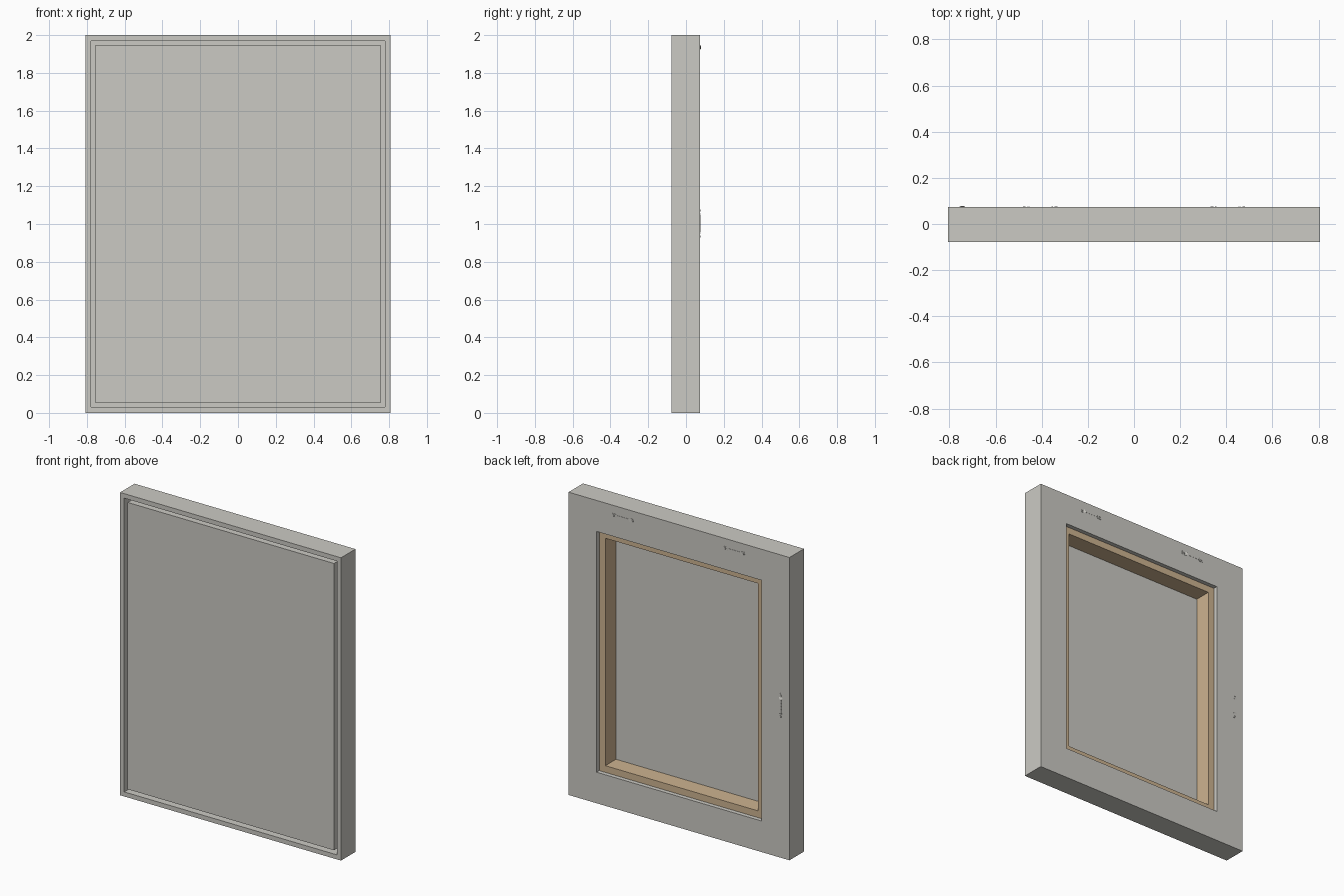
import bpy, bmesh, math
from mathutils import Matrix

if "Cube" in bpy.data.objects:
    bpy.data.objects.remove(bpy.data.objects["Cube"])

W, H = 0.807, 2.0   # half width, height


def mat(name, col):
    m = bpy.data.materials.new(name)
    m.diffuse_color = (*col, 1)
    m.use_nodes = True
    m.node_tree.nodes["Principled BSDF"].inputs["Base Color"].default_value = m.diffuse_color
    return m


GREY = mat("light grey", (0.60, 0.59, 0.55))
WOOD = mat("pale wood", (0.61, 0.45, 0.28))


def finish(bm, name, material):
    bmesh.ops.recalc_face_normals(bm, faces=bm.faces)
    me = bpy.data.meshes.new(name)
    bm.to_mesh(me)
    bm.free()
    me.materials.append(material)
    ob = bpy.data.objects.new(name, me)
    bpy.context.collection.objects.link(ob)
    return ob


def sweep(name, profile, material, capped=False):
    """Mitred rectangular ring; profile points are (inset from outer edge, y)."""
    bm = bmesh.new()
    loops = []
    for i, y in profile:
        loops.append([bm.verts.new(c) for c in
                      ((-W + i, y, i), (W - i, y, i), (W - i, y, H - i), (-W + i, y, H - i))])
    n = len(loops)
    for a in range(n - 1 if capped else n):
        p, q = loops[a], loops[(a + 1) % n]
        for k in range(4):
            j = (k + 1) % 4
            bm.faces.new((p[k], p[j], q[j], q[k]))
    if capped:
        bm.faces.new(loops[0])
        bm.faces.new(loops[-1])
    return finish(bm, name, material)


# Outer frame: front lip, deep gap and back flange
sweep("floater_frame", [(0, -0.078), (0.03, -0.078), (0.03, 0.045),
                        (0.205, 0.045), (0.205, 0.073), (0, 0.073)], GREY)
# Wooden bars behind the canvas
sweep("stretcher_bars", [(0.0575, -0.0665), (0.249, -0.0665),
                         (0.249, 0.0445), (0.0575, 0.0445)], WOOD)
# Canvas wrapped over front and sides
sweep("canvas", [(0.057, -0.067), (0.057, 0.0445), (0.053, 0.0445), (0.053, -0.075)],
      GREY, capped=True)


def hanger(name, x, z, angle):
    """Sawtooth hanger: two flat tabs and a raised toothed bridge."""
    bm = bmesh.new()
    st = [(-0.083, 0.0, -0.012, 0.012), (-0.056, 0.0, -0.012, 0.012),
          (-0.045, 0.0045, -0.008, 0.008)]
    for k in range(1, 18):
        st.append((-0.045 + 0.005 * k, 0.0045, -0.008 + 0.003 * (k % 2), 0.008))
    st += [(-a, b, c, d) for a, b, c, d in reversed(st[:3])]
    rows = []
    for sx, y, lo, hi in st:
        rows.append([bm.verts.new((sx, y + dy, sz)) for dy, sz in
                     ((0, lo), (0, hi), (0.0015, hi), (0.0015, lo))])
    for p, q in zip(rows, rows[1:]):
        for k in range(4):
            j = (k + 1) % 4
            bm.faces.new((p[k], p[j], q[j], q[k]))
    bm.faces.new(rows[0])
    bm.faces.new(rows[-1])
    # nail heads on the tabs
    for s in (-1, 1):
        bmesh.ops.create_cone(
            bm, cap_ends=True, segments=12, radius1=0.006, radius2=0.004, depth=0.002,
            matrix=Matrix.Translation((s * 0.069, 0.0025, 0)) @ Matrix.Rotation(-math.pi / 2, 4, 'X'))
    bmesh.ops.transform(bm, verts=bm.verts, matrix=Matrix.Translation((x, 0.073, z))
                        @ Matrix.Rotation(angle, 4, 'Y'))
    return finish(bm, name, GREY)


# Hangers on the back
hanger("hanger_top_a", -0.407, 1.935, 0)
hanger("hanger_top_b", 0.407, 1.935, 0)
hanger("hanger_side", -0.745, 1.003, math.pi / 2)
